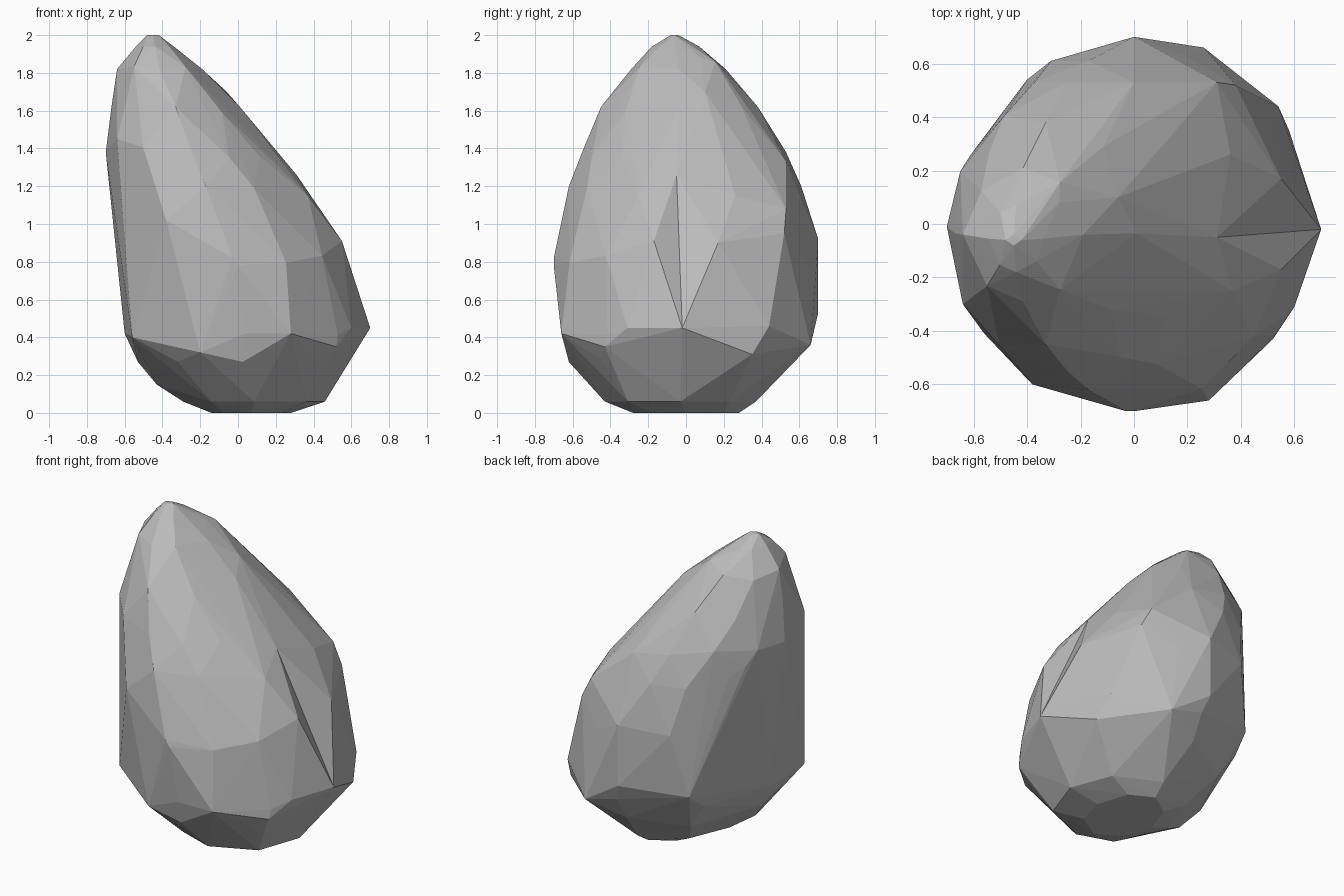
import bpy, bmesh, math, random
from mathutils import Vector

random.seed(11)
if "Cube" in bpy.data.objects:
    bpy.data.objects.remove(bpy.data.objects["Cube"])


def make_object(name, bm):
    bmesh.ops.recalc_face_normals(bm, faces=bm.faces)
    mesh = bpy.data.meshes.new(name)
    bm.to_mesh(mesh)
    bm.free()
    obj = bpy.data.objects.new(name, mesh)
    bpy.context.collection.objects.link(obj)
    return obj


# Stone material
stone = bpy.data.materials.new("stone grey")
stone.use_nodes = True
grey = (0.5, 0.5, 0.5, 1)
stone.diffuse_color = grey
stone.node_tree.nodes["Principled BSDF"].inputs["Base Color"].default_value = grey

# Leaning outline: height, left, right, front, back, sides
rings = [
    (0.0, -0.14, 0.28, -0.28, 0.28, 8),
    (0.06, -0.29, 0.46, -0.43, 0.37, 8),
    (0.27, -0.53, 0.58, -0.62, 0.57, 8),
    (0.42, -0.60, 0.67, -0.66, 0.66, 8),
    (0.82, -0.61, 0.55, -0.70, 0.69, 12),
    (1.20, -0.66, 0.32, -0.62, 0.61, 12),
    (1.38, -0.70, 0.20, -0.55, 0.53, 12),
    (1.62, -0.67, 0.01, -0.45, 0.38, 8),
    (1.82, -0.64, -0.19, -0.29, 0.21, 8),
    (1.94, -0.54, -0.34, -0.18, 0.07, 8),
    (2.0, -0.48, -0.42, -0.08, -0.04, 4),
]

# Prominent corners that square off the outline
corners = [
    (0.28, -0.66, 0.42), (0.52, -0.43, 0.35), (0.60, -0.31, 0.45),
    (0.54, 0.44, 0.46), (0.58, 0.35, 0.31), (0.26, 0.66, 0.36),
    (0.0, 0.70, 0.53), (0.0, 0.70, 0.92), (0.38, 0.52, 0.95),
    (0.31, 0.53, 1.08), (0.0, 0.53, 1.33), (-0.06, 0.1, 1.70),
    (-0.28, 0.08, 1.88), (-0.61, 0.26, 1.3), (-0.40, 0.54, 0.5),
    (-0.31, 0.61, 0.9), (-0.38, -0.60, 1.02), (-0.64, -0.30, 1.45),
    (-0.56, -0.41, 0.4), (-0.20, -0.63, 0.32), (-0.43, -0.1, 0.15),
    (0.0, -0.70, 0.78), (0.08, -0.58, 1.05),
]

# Notch: lowest tip, top of the crease, and the shoulders and ridges beside it
low = Vector((0.70, -0.02, 0.45))
high = Vector((0.31, -0.05, 1.26))
shoulders = [Vector((0.37, -0.25, 1.15)), Vector((0.36, 0.26, 1.15))]
ridges = [Vector((0.55, -0.17, 0.91)), Vector((0.55, 0.17, 0.9))]

# Faceted boulder: hull around uneven rings
bm = bmesh.new()
for z, left, right, front, back, sides in rings:
    cx, cy = (left + right) / 2, (front + back) / 2
    rx, ry = (right - left) / 2, (back - front) / 2
    for i in range(sides):
        angle = math.tau * i / sides
        height, size = z, 1
        if i % (sides // 4):
            # The left quarters are flatter than the right ones
            size = random.uniform(0.98, 1.03)
            if math.pi / 2 < angle < math.pi:
                size = random.uniform(0.92, 0.97)
            elif math.pi < angle < 1.5 * math.pi:
                size = random.uniform(0.97, 1.01)
            angle += random.uniform(-0.15, 0.15)
            if 0.1 < z < 1.9:
                height += random.uniform(-0.04, 0.04)
        bm.verts.new((cx + rx * size * math.cos(angle),
                      cy + ry * size * math.sin(angle), height))
for point in corners + [low, high] + shoulders + ridges:
    bm.verts.new(point)
hull = bmesh.ops.convex_hull(bm, input=bm.verts)
loose = {g for g in hull["geom_interior"] + hull["geom_unused"]
         if isinstance(g, bmesh.types.BMVert)}
bmesh.ops.delete(bm, geom=list(loose), context="VERTS")
boulder = make_object("boulder", bm)
boulder.data.materials.append(stone)

# Notch cutter: two triangles meeting in a crease, swept outward
bm = bmesh.new()
a, b, c, d = [bm.verts.new(p) for p in (low, high, *ridges)]
faces = [bm.faces.new((a, b, c)), bm.faces.new((a, d, b))]
swept = bmesh.ops.extrude_face_region(bm, geom=faces, use_keep_orig=True)
bmesh.ops.translate(bm, vec=(0.5, 0, 0),
                    verts=[g for g in swept["geom"] if isinstance(g, bmesh.types.BMVert)])
cutter = make_object("notch_cutter", bm)
cutter.hide_render = True

# Carve the notch and tidy up
cut = boulder.modifiers.new("notch", "BOOLEAN")
cut.operation = "DIFFERENCE"
cut.solver = "EXACT"
cut.object = cutter
bpy.context.view_layer.objects.active = boulder
boulder.select_set(True)
bpy.ops.object.modifier_apply(modifier=cut.name)
bpy.data.objects.remove(cutter)
for face in boulder.data.polygons:
    face.use_smooth = False
